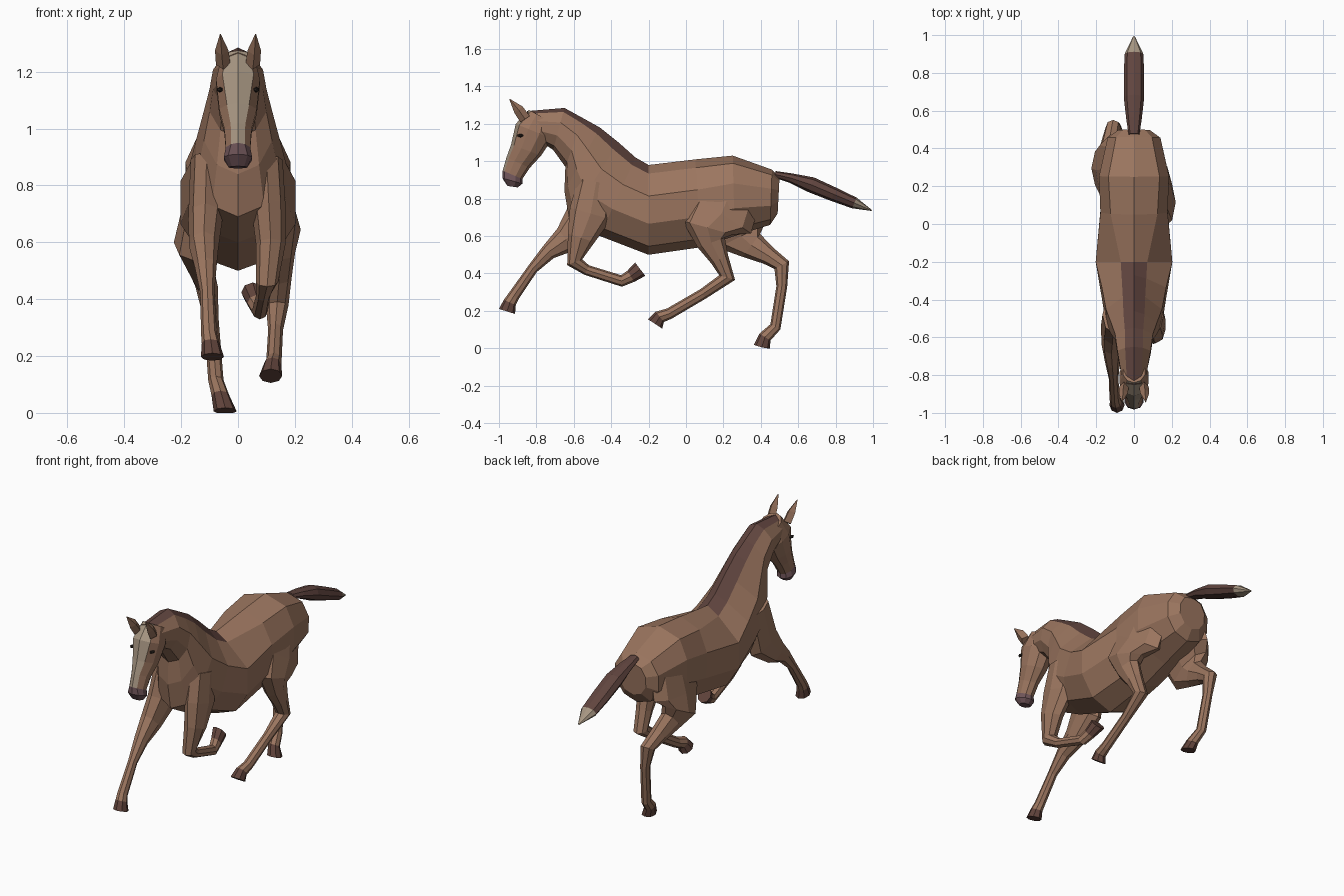
import bpy, bmesh, math
from mathutils import Vector

if "Cube" in bpy.data.objects:
    bpy.data.objects.remove(bpy.data.objects["Cube"])


def mat(name, *rgb):
    m = bpy.data.materials.new(name)
    m.diffuse_color = (*rgb, 1)
    m.use_nodes = True
    m.node_tree.nodes["Principled BSDF"].inputs["Base Color"].default_value = m.diffuse_color
    return m


COAT = mat("coat", .33, .18, .115)
DARK = mat("mane_hair", .12, .06, .05)
PALE = mat("blaze", .38, .30, .22)
NOSE = mat("muzzle", .16, .09, .10)
HOOF = mat("hoof", .12, .058, .045)
EYE = mat("eye", .02, .015, .012)


def loft(name, rings, n, mats, pick=lambda i, k: 0):
    """Each ring: profile point A (y, z), opposite point B (y, z), half width,
    centre x, and a power that pinches (>1) or squares (<1) the A side."""
    bm = bmesh.new()
    widest = max(math.sin(2 * math.pi * k / n) for k in range(n))
    loops = []
    for ya, za, yb, zb, w, x, power in rings:
        loop = []
        for k in range(n):
            a = 2 * math.pi * k / n
            t = (1 - math.cos(a)) / 2
            s = math.sin(a) / widest
            if t < .5:
                s = math.copysign(abs(s) ** power, s)
            loop.append(bm.verts.new((x + w * s, ya + (yb - ya) * t,
                                      max(0, za + (zb - za) * t))))
        loops.append(loop)
    for i, (p, q) in enumerate(zip(loops, loops[1:])):
        for k in range(n):
            j = (k + 1) % n
            bm.faces.new((p[k], p[j], q[j], q[k])).material_index = pick(i, k)
    bm.faces.new(loops[0]).material_index = pick(0, n // 2)
    bm.faces.new(loops[-1]).material_index = pick(len(loops) - 2, n // 2)
    bmesh.ops.recalc_face_normals(bm, faces=bm.faces)
    me = bpy.data.meshes.new(name)
    bm.to_mesh(me)
    bm.free()
    for m in mats:
        me.materials.append(m)
    bpy.context.collection.objects.link(bpy.data.objects.new(name, me))


def limb(name, path, depths, xs, width, n, mats, pick=lambda i, k: 0):
    """Sweep mitred rings down a side-view path; xs = sideways place at top, joint, end."""
    pts = [Vector(p) for p in path]
    rings, last = [], len(pts) - 1
    for i, (p, d) in enumerate(zip(pts, depths)):
        t = Vector((0, 0))
        if i > 0:
            t += (p - pts[i - 1]).normalized()
        if i < last:
            t += (pts[i + 1] - p).normalized()
        side = Vector((-t.y, t.x)).normalized() * d
        a, b = p - side, p + side
        x = xs[0] + (xs[1] - xs[0]) * i / 2 if i < 2 else \
            xs[1] + (xs[2] - xs[1]) * (i - 2) / max(1, last - 2)
        rings.append((*a, *b, width(d), x, 1))
    loft(name, rings, n, mats, pick)


# trunk and neck: squared rump, pinched withers, mane along the crest
N = 10
loft("body_and_neck", [
    (.50, .91, .49, .72, .085, 0, .8),
    (.46, .955, .45, .66, .14, 0, .8),
    (.25, 1.03, .26, .60, .185, 0, .65),
    (.05, 1.01, .08, .54, .178, 0, .75),
    (-.20, .98, -.20, .50, .203, 0, 2.2),
    (-.27, 1.02, -.46, .60, .17, 0, 2),
    (-.36, 1.10, -.625, .69, .148, 0, 1.9),
    (-.46, 1.18, -.65, .84, .12, 0, 1.6),
    (-.55, 1.23, -.645, .97, .10, 0, 1.5),
    (-.65, 1.285, -.71, 1.06, .088, 0, 1.3),
    (-.85, 1.268, -.80, 1.12, .06, 0, 1)],
    N, [COAT, DARK], lambda i, k: int(i >= 4 and k in (0, N - 1)))

# head, with pale blaze and dark muzzle
loft("head", [
    (-.84, 1.275, -.72, 1.21, .058, 0, 1),
    (-.91, 1.20, -.715, 1.12, .077, 0, .7),
    (-.935, 1.09, -.775, 1.03, .066, 0, 1.1),
    (-.96, 1.02, -.835, .965, .048, 0, 1.3),
    (-.98, .95, -.875, .905, .043, 0, 1.2),
    (-.982, .91, -.875, .88, .050, 0, .8),
    (-.955, .868, -.90, .86, .032, 0, .8)],
    N, [COAT, PALE, NOSE], lambda i, k: 2 if i >= 4 else int(k in (0, N - 1)))

# ears and eyes
for side, s in (("left", -1), ("right", 1)):
    limb("ear_" + side, [(-.86, 1.225), (-.895, 1.275), (-.943, 1.332)],
         (.03, .028, .002), (s * .052, s * .062, s * .052), lambda d: d * .85, 4, [COAT])
    bpy.ops.mesh.primitive_ico_sphere_add(subdivisions=1, radius=.014,
                                          location=(s * .064, -.885, 1.137))
    eye = bpy.context.object
    eye.name = "eye_" + side
    eye.scale = (.9, 1.3, .7)
    eye.data.materials.append(EYE)


# legs: shared thickness per joint, a different stride for each
def leg(name, path, depths, xs):
    last = len(path) - 2
    limb(name, path, depths, xs, lambda d: min(.9 * d, .035 + .22 * d), 8,
         [COAT, HOOF], lambda i, k: int(i >= last))


FRONT = (.10, .115, .075, .043, .028, .031, .035, .045)
leg("front_leg_right", [(-.48, .89), (-.51, .72), (-.56, .59), (-.595, .46),
                        (-.53, .418), (-.345, .36), (-.295, .385), (-.245, .423)],
    FRONT, (.10, .115, .052))
leg("front_leg_left", [(-.48, .89), (-.54, .68), (-.64, .582), (-.735, .515),
                       (-.82, .425), (-.922, .278), (-.942, .245), (-.957, .197)],
    FRONT, (-.11, -.12, -.09))

HIND = (.16, .19, .14, .077, .05, .044, .029, .030, .035, .045)
leg("hind_leg_right", [(.26, .89), (.19, .72), (.115, .645), (.135, .565), (.18, .475),
                       (.22, .378), (.09, .29), (-.09, .185), (-.14, .168), (-.165, .13)],
    HIND, (.09, .155, .115))
leg("hind_leg_left", [(.29, .88), (.285, .70), (.295, .60), (.35, .55), (.44, .495),
                      (.512, .445), (.512, .33), (.478, .115), (.422, .06), (.405, .005)],
    HIND, (-.09, -.16, -.045))

# tail with a pale tip
limb("tail", [(.475, .93), (.56, .91), (.67, .874), (.79, .823), (.90, .777), (.993, .737)],
     (.018, .026, .042, .038, .031, .003), (0, 0, 0), lambda d: min(1.6 * d, .054), 8,
     [DARK, PALE], lambda i, k: int(i >= 4))
